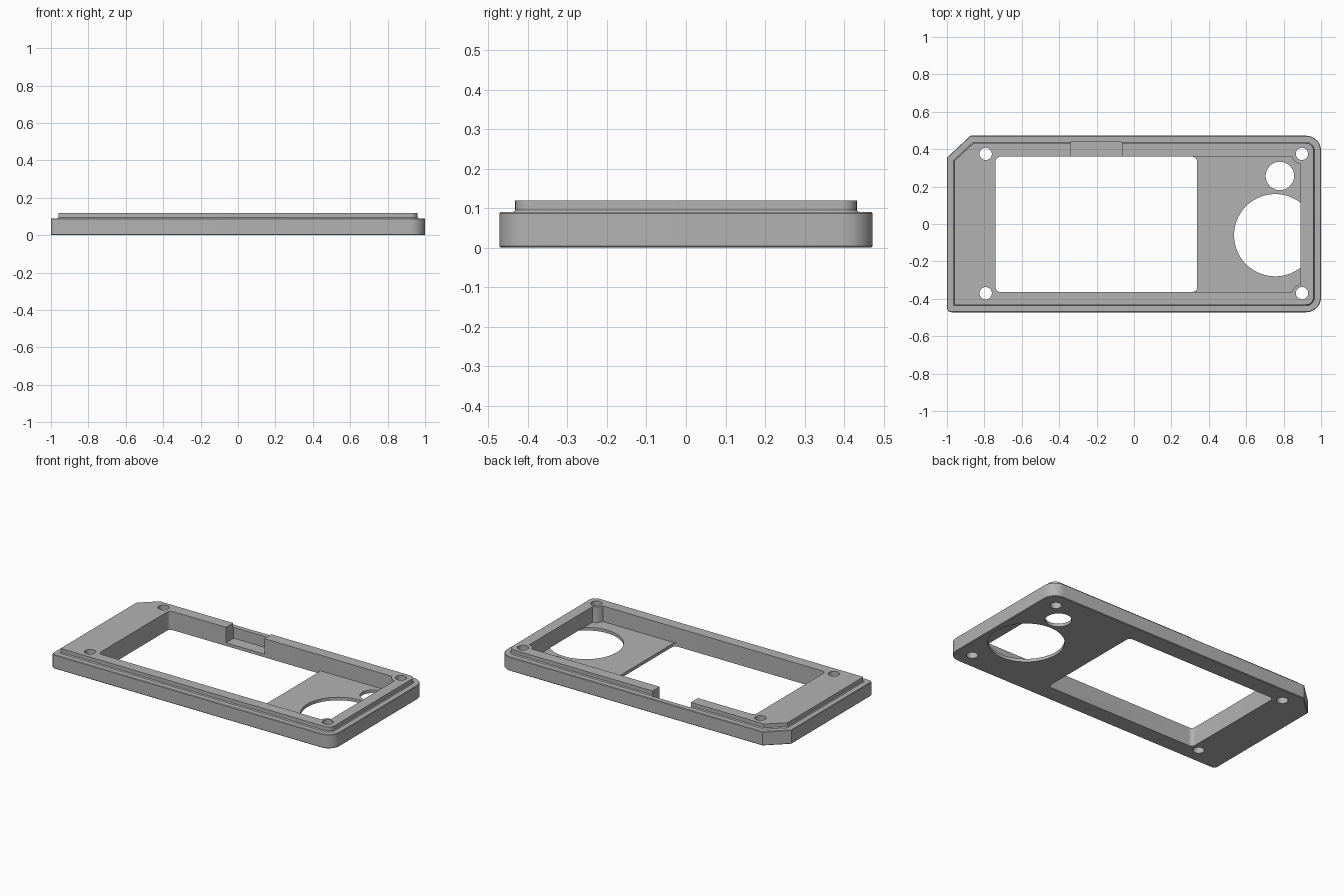
import bpy, bmesh
from math import sin, cos, pi, radians

if "Cube" in bpy.data.objects:
    bpy.data.objects.remove(bpy.data.objects["Cube"], do_unlink=True)

grey = bpy.data.materials.new("mid grey")
grey.use_nodes = True
grey.diffuse_color = (0.45, 0.45, 0.45, 1)
grey.node_tree.nodes["Principled BSDF"].inputs["Base Color"].default_value = grey.diffuse_color


def arc(cx, cy, r, start, sweep=90, n=8):
    return [(cx + r * cos(radians(start + sweep * i / n)),
             cy + r * sin(radians(start + sweep * i / n))) for i in range(n + 1)]


def loft(name, rings):
    """Closed solid through (outline, height) rings."""
    bm = bmesh.new()
    loops = [[bm.verts.new((x, y, z)) for x, y in pts] for pts, z in rings]
    n = len(loops[0])
    bm.faces.new(loops[0][::-1])
    bm.faces.new(loops[-1])
    for a, b in zip(loops, loops[1:]):
        for i in range(n):
            j = (i + 1) % n
            bm.faces.new((a[i], a[j], b[j], b[i]))
    bmesh.ops.recalc_face_normals(bm, faces=bm.faces)
    mesh = bpy.data.meshes.new(name)
    bm.to_mesh(mesh)
    bm.free()
    mesh.materials.append(grey)
    ob = bpy.data.objects.new(name, mesh)
    bpy.context.collection.objects.link(ob)
    return ob


def case_outline(d):
    """Outer outline inset by d: three round corners and one chamfer."""
    x, y = 1 - d, 0.472 - d
    small, big = max(0.025 - d, 0.004), 0.08 - d
    k = 0.414 * d
    return (arc(small - x, small - y, small, 180)
            + arc(x - big, big - y, big, 270)
            + arc(x - big, y - big, big, 0)
            + [(-0.875 + k, y), (-x, 0.355 - k)])


def round_rect(x0, x1, y0, y1, r):
    return (arc(x0 + r, y0 + r, r, 180) + arc(x1 - r, y0 + r, r, 270)
            + arc(x1 - r, y1 - r, r, 0) + arc(x0 + r, y1 - r, r, 90))


def circle(x, y, r, n=48):
    return arc(x, y, r, 0, 360, n)[:-1]


# Body with softened edges and a raised lip
body = loft("case_frame", [
    (case_outline(0.004), 0), (case_outline(0), 0.004),
    (case_outline(0), 0.087), (case_outline(0.003), 0.09),
    (case_outline(0.035), 0.09), (case_outline(0.04), 0.096),
    (case_outline(0.04), 0.12)])

# Cutters: (name, outline, bottom, top)
FLOOR, LOW, HIGH = 0.02, -0.1, 0.3
corner = arc(0.895, 0.37, 0.05, 190, 75, 6)
pocket = ([(0.2, 0.36), (0.2, -0.363)]
          + [(x, -y - 0.003) for x, y in [(0.845, 0.36)] + corner[1:-1] + [(0.89, 0.32)]]
          + [(0.89, 0.32)] + corner[1:-1][::-1] + [(0.845, 0.36)])
cuts = [
    ("window_cut", round_rect(-0.74, 0.337, -0.363, 0.36, 0.025), LOW, HIGH),
    ("pocket_cut", pocket, FLOOR, HIGH),
    ("notch_cut", [(-0.337, 0.3), (-0.065, 0.3), (-0.065, 0.438), (-0.337, 0.438)], FLOOR, HIGH),
    ("large_hole_cut", circle(0.755, -0.06, 0.22, 64), LOW, FLOOR),
    ("small_hole_cut", circle(0.78, 0.257, 0.076), LOW, HIGH),
]
for x in (-0.793, 0.898):
    for y in (-0.37, 0.375):
        cuts.append(("screw_hole_cut", circle(x, y, 0.033, 32), LOW, HIGH))

bpy.context.view_layer.objects.active = body
for name, outline, low, high in cuts:
    cutter = loft(name, [(outline, low), (outline, high)])
    cutter.hide_render = True
    mod = body.modifiers.new(name, "BOOLEAN")
    mod.operation, mod.solver, mod.object = "DIFFERENCE", "EXACT", cutter
    bpy.ops.object.modifier_apply(modifier=mod.name)
    bpy.data.objects.remove(cutter, do_unlink=True)

# Smooth rounded walls, crisp edges
bpy.ops.object.select_all(action="DESELECT")
body.select_set(True)
bpy.ops.object.shade_smooth_by_angle(angle=radians(30))
